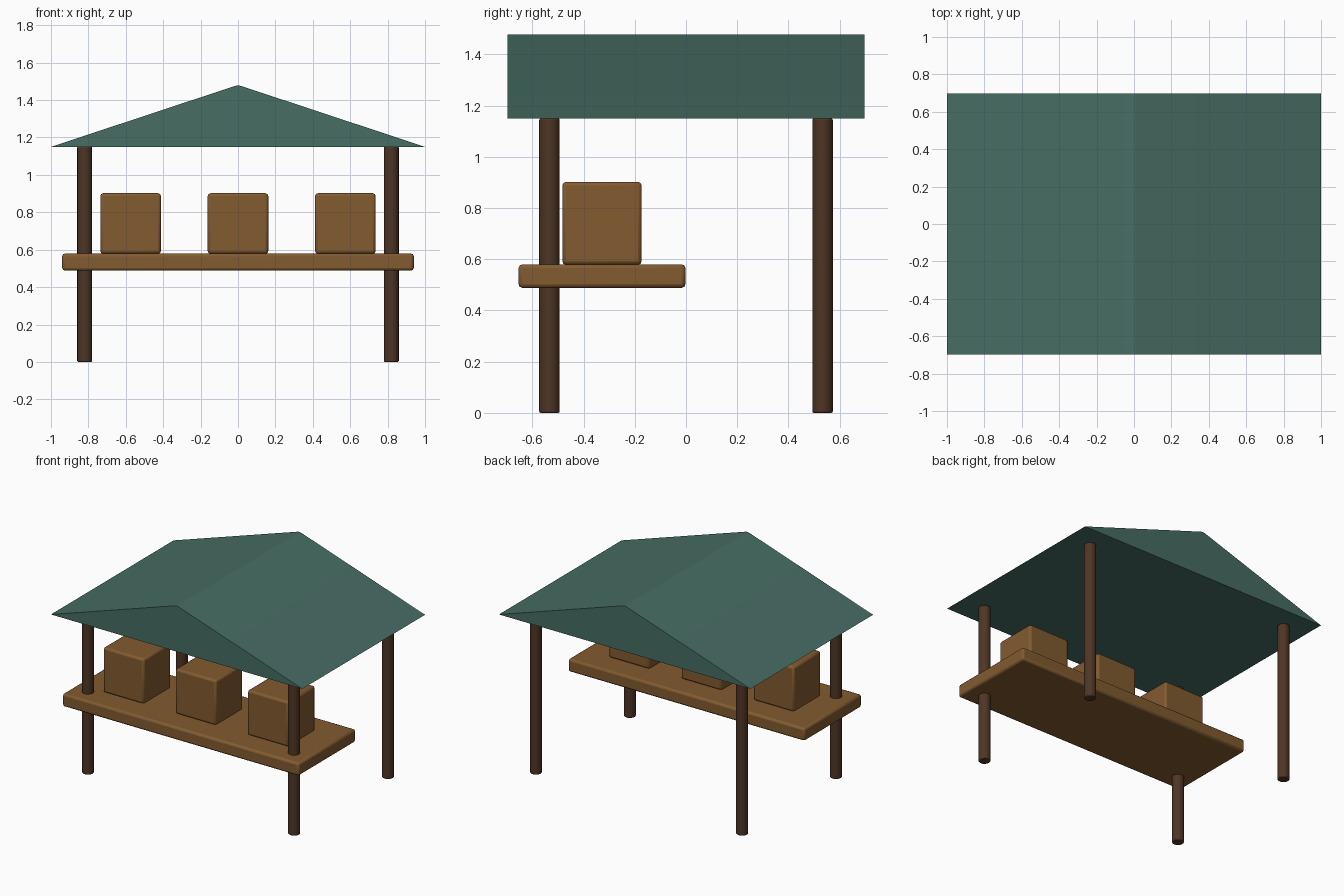
import bpy, bmesh, math
from mathutils import Matrix

if "Cube" in bpy.data.objects:
    bpy.data.objects.remove(bpy.data.objects["Cube"])


def srgb(r, g, b):
    f = lambda c: c / 12.92 if c <= 0.04045 else ((c + 0.055) / 1.055) ** 2.4
    return (f(r / 255), f(g / 255), f(b / 255), 1)


def material(name, rgb):
    m = bpy.data.materials.new(name)
    m.diffuse_color = srgb(*rgb)
    m.use_nodes = True
    m.node_tree.nodes["Principled BSDF"].inputs["Base Color"].default_value = m.diffuse_color
    return m


wood = material("warm wood", (130, 91, 48))
dark = material("dark wood", (78, 53, 36))
green = material("green canvas", (70, 109, 99))


def finish(bm, name, mat, bevel=0.0, segments=2):
    bmesh.ops.recalc_face_normals(bm, faces=bm.faces)
    me = bpy.data.meshes.new(name)
    bm.to_mesh(me)
    bm.free()
    me.materials.append(mat)
    ob = bpy.data.objects.new(name, me)
    bpy.context.collection.objects.link(ob)
    if bevel:
        mod = ob.modifiers.new("bevel", "BEVEL")
        mod.width = bevel
        mod.segments = segments
        mod.limit_method = "ANGLE"
        mod.angle_limit = math.radians(50)
    return ob


def box(name, lo, hi, mat, bevel):
    bm = bmesh.new()
    size = [h - l for l, h in zip(lo, hi)]
    mid = [(h + l) / 2 for l, h in zip(lo, hi)]
    bmesh.ops.create_cube(bm, size=1, matrix=Matrix.Translation(mid) @ Matrix.Diagonal((*size, 1)))
    return finish(bm, name, mat, bevel)


def post(name, x, y):
    bm = bmesh.new()
    bmesh.ops.create_cone(bm, cap_ends=True, segments=16, radius1=0.04, radius2=0.04,
                          depth=1.15, matrix=Matrix.Translation((x, y, 0.575)))
    return finish(bm, name, dark, 0.006, 2)


# four corner posts
for side, x in (("left", -0.82), ("right", 0.82)):
    for end, y in (("front", -0.533), ("back", 0.533)):
        post(f"{end}_{side}_post", x, y)

# counter shelf
box("counter", (-0.94, -0.654, 0.488), (0.94, -0.002, 0.58), wood, 0.015)

# three crates on the counter
for name, x in (("left", -0.574), ("middle", 0.0), ("right", 0.574)):
    box(f"{name}_crate", (x - 0.162, -0.483, 0.578), (x + 0.162, -0.173, 0.902), wood, 0.015)

# solid gable roof with a softened ridge
profile = [(-1, 1.15), (1, 1.15), (0.018, 1.475), (0.006, 1.478), (-0.006, 1.478), (-0.018, 1.475)]
bm = bmesh.new()
face = bm.faces.new([bm.verts.new((x, -0.697, z)) for x, z in profile])
ext = bmesh.ops.extrude_face_region(bm, geom=[face], use_keep_orig=True)
bmesh.ops.translate(bm, vec=(0, 1.394, 0),
                    verts=[g for g in ext["geom"] if isinstance(g, bmesh.types.BMVert)])
finish(bm, "gable_roof", green)

# smooth round parts, keep hard edges
for ob in list(bpy.context.collection.objects):
    bpy.ops.object.select_all(action="DESELECT")
    ob.select_set(True)
    bpy.context.view_layer.objects.active = ob
    bpy.ops.object.shade_smooth_by_angle(angle=math.radians(30))
